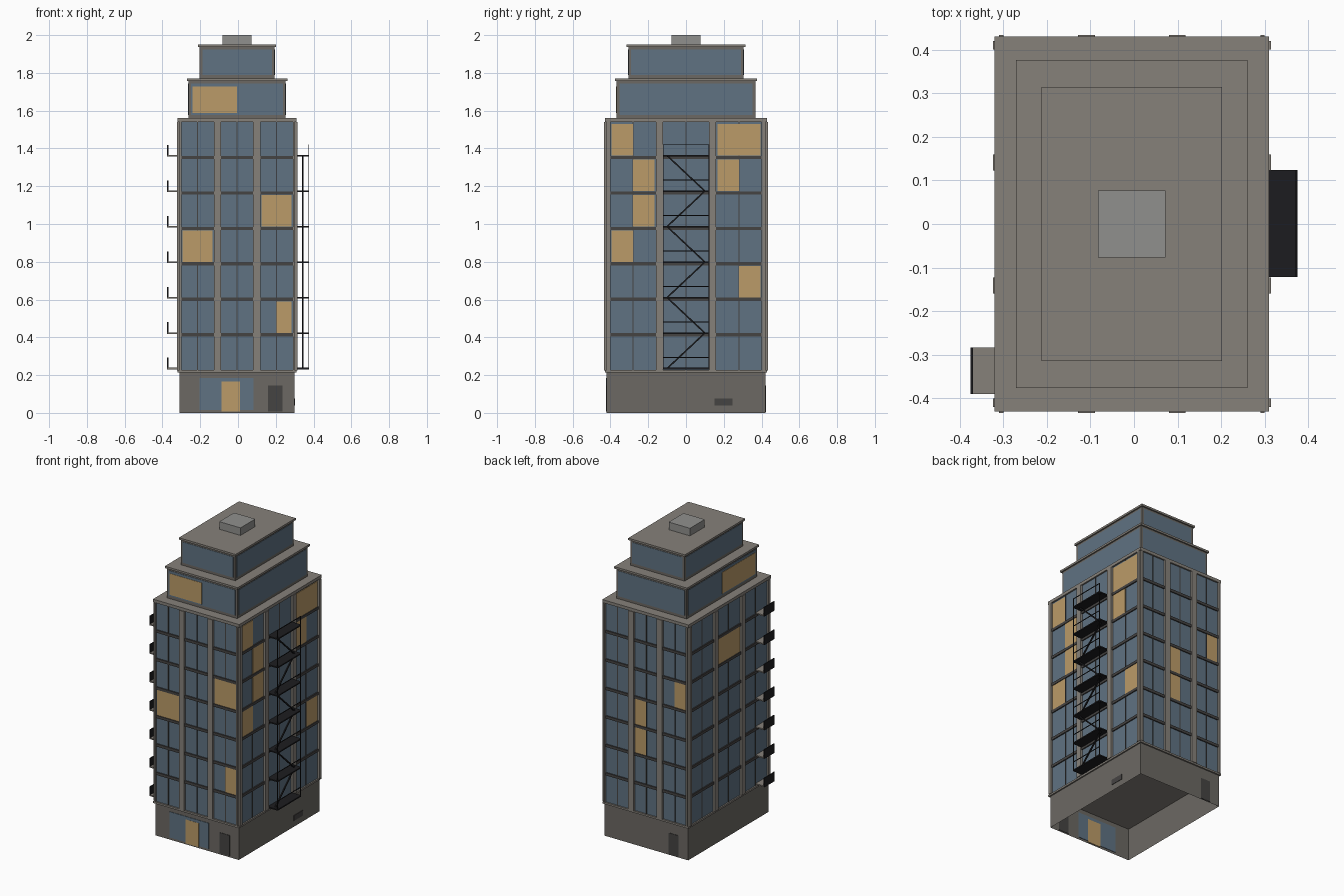
import bpy, bmesh, math
from mathutils import Vector, Matrix

if "Cube" in bpy.data.objects:
    bpy.data.objects.remove(bpy.data.objects["Cube"])


def mat(name, r, g, b):
    m = bpy.data.materials.new(name)
    m.diffuse_color = (r, g, b, 1)
    m.use_nodes = True
    m.node_tree.nodes["Principled BSDF"].inputs["Base Color"].default_value = m.diffuse_color
    return m


STONE = mat("stone", 0.24, 0.22, 0.195)
WALL = mat("base_wall", 0.15, 0.14, 0.125)
GLASS = mat("glass", 0.115, 0.17, 0.225)
LIT = mat("lit_window", 0.50, 0.33, 0.14)
DARK = mat("dark_trim", 0.06, 0.057, 0.055)
BLACK = mat("iron", 0.012, 0.012, 0.014)
METAL = mat("roof_metal", 0.28, 0.28, 0.27)


def box(x0, x1, y0, y1, z0, z1):
    return (x0, x1, y0, y1, z0, z1)


def build(name, boxes, material, bars=(), open_bottom=False):
    """One object out of axis-aligned boxes plus square bars between two points."""
    bm = bmesh.new()
    for x0, x1, y0, y1, z0, z1 in boxes:
        m = Matrix.Translation(((x0 + x1) / 2, (y0 + y1) / 2, (z0 + z1) / 2)) @ \
            Matrix.Diagonal((x1 - x0, y1 - y0, z1 - z0, 1))
        bmesh.ops.create_cube(bm, size=1, matrix=m)
    for a, b, t in bars:
        a, b = Vector(a), Vector(b)
        d = b - a
        m = Matrix.Translation((a + b) / 2) @ d.to_track_quat('Z', 'Y').to_matrix().to_4x4() @ \
            Matrix.Diagonal((t, t, d.length, 1))
        bmesh.ops.create_cube(bm, size=1, matrix=m)
    if open_bottom:
        bm.normal_update()
        low = [f for f in bm.faces if f.normal.z < -0.9]
        bmesh.ops.delete(bm, geom=low, context='FACES')
    me = bpy.data.meshes.new(name)
    bm.to_mesh(me)
    bm.free()
    me.materials.append(material)
    ob = bpy.data.objects.new(name, me)
    bpy.context.collection.objects.link(ob)
    return ob


CX, HX, HY = -0.005, 0.305, 0.42      # tower centre and half sizes
Z0, Z1, FLOORS = 0.225, 1.54, 7
STEP = (Z1 - Z0) / FLOORS


def on_face(face, u0, u1, z0, z1, out, hx=HX, hy=HY):
    """Thin box standing proud of one facade; u runs along x or y."""
    i = 0.003
    if face == "front":
        return box(u0, u1, -hy - out, -hy + i, z0, z1)
    if face == "back":
        return box(u0, u1, hy - i, hy + out, z0, z1)
    if face == "right":
        return box(CX + hx - i, CX + hx + out, u0, u1, z0, z1)
    return box(CX - hx - out, CX - hx + i, u0, u1, z0, z1)


# base, open underneath
build("base", [box(CX - HX, CX + HX, -HY, HY, 0, 0.216)], WALL, open_bottom=True)
build("base_slab", [box(CX - 0.314, CX + 0.314, -0.43, 0.43, 0.214, 0.226)], STONE)
build("shop_windows", [on_face("front", -0.205, -0.088, 0.015, 0.185, 0.003),
                       on_face("front", 0.01, 0.082, 0.015, 0.185, 0.003),
                       on_face("front", -0.088, 0.01, 0.165, 0.185, 0.003)], GLASS)
build("entrance", [on_face("front", -0.088, 0.01, 0.008, 0.166, 0.004)], LIT)
build("service_doors", [on_face("front", 0.16, 0.235, 0.008, 0.145, 0.003),
                        on_face("back", -0.24, -0.17, 0.005, 0.145, 0.003)], DARK)
build("side_vent", [on_face("right", 0.15, 0.245, 0.04, 0.075, 0.003)], DARK)

# tower glass body
build("tower_glass", [box(CX - HX, CX + HX, -HY, HY, Z0, Z1)], GLASS)

# facade grid: bays, pilasters, floor bands, mullions
BAYS_X = [(-0.30, -0.128), (-0.09, 0.08), (0.118, 0.29)]
BAYS_Y = [(-0.40, -0.16), (-0.123, 0.123), (0.16, 0.40)]
pilasters, bands, mullions = [], [], []
for face in ("front", "back", "right", "left"):
    bays = BAYS_X if face in ("front", "back") else BAYS_Y
    c, h = (CX, HX) if bays is BAYS_X else (0, HY)
    edges = [c - h] + [v for b in bays for v in b] + [c + h]
    for a, b in zip(edges[::2], edges[1::2]):
        pilasters.append(on_face(face, a, b, Z0, Z1, 0.014))
    for a, b in bays:
        for k in range(1, FLOORS):
            z = Z0 + k * STEP
            bands.append(on_face(face, a, b, z - 0.009, z + 0.009, 0.007))
        m = (a + b) / 2
        mullions.append(on_face(face, m - 0.003, m + 0.003, Z0, Z1, 0.003))
build("pilasters", pilasters, STONE)
build("floor_bands", bands, DARK)
build("mullions", mullions, DARK)

# lit windows: face, bay, half (0 low, 1 high, 2 both), floor
LIT_LIST = [("front", 2, 2, 5), ("front", 0, 2, 4), ("front", 2, 1, 2),
            ("right", 0, 0, 7), ("right", 0, 1, 6), ("right", 0, 1, 5), ("right", 0, 0, 4),
            ("right", 2, 2, 7), ("right", 2, 0, 6), ("right", 2, 1, 3),
            ("back", 1, 1, 4), ("back", 1, 1, 3), ("back", 0, 0, 5), ("left", 1, 2, 6)]
lit = []
for face, bay, half, floor in LIT_LIST:
    a, b = (BAYS_X if face in ("front", "back") else BAYS_Y)[bay]
    a, b, m = a + 0.006, b - 0.006, (a + b) / 2
    u0, u1 = [(a, m), (m, b), (a, b)][half]
    z = Z0 + (floor - 1) * STEP
    lit.append(on_face(face, u0, u1, z + 0.01, z + STEP - 0.01, 0.004))
build("lit_windows", lit, LIT)

# main cornice and two set-back storeys
build("main_cornice", [box(CX - 0.315, CX + 0.315, -0.43, 0.43, 1.54, 1.56)], STONE)
for name, hx, hy, za, zb in (("lower_setback", 0.257, 0.367, 1.56, 1.757),
                             ("upper_setback", 0.198, 0.305, 1.77, 1.937)):
    build(name, [box(CX - hx, CX + hx, -hy, hy, za, zb)], WALL)
    build(name + "_cornice", [box(CX - hx - 0.009, CX + hx + 0.009, -hy - 0.009, hy + 0.009,
                                  zb, zb + 0.013)], STONE)
    glass = []
    for face in ("front", "back", "right", "left"):
        c, h = (CX, hx) if face in ("front", "back") else (0, hy)
        glass.append(on_face(face, c - h + 0.014, c + h - 0.014, za + 0.018, zb - 0.012, 0.002, hx, hy))
    build(name + "_glass", glass, GLASS)
build("lit_setback_windows", [on_face("front", -0.24, CX, 1.587, 1.728, 0.004, 0.257, 0.367),
                              on_face("left", -0.343, 0.0, 1.587, 1.728, 0.004, 0.257, 0.367)], LIT)
build("roof_unit", [box(-0.083, 0.072, -0.077, 0.077, 1.95, 2.0)], METAL)

# fire escape on the right, balconies on the left
platforms, slabs, rails, bars = [], [], [], []
for k in range(FLOORS):
    z = Z0 + k * STEP + 0.01
    platforms.append(box(0.302, 0.375, -0.122, 0.124, z - 0.004, z + 0.004))
    bars.append(((0.372, -0.122, z + 0.058), (0.372, 0.124, z + 0.058), 0.004))
    if k < FLOORS - 1:
        y = -0.1 if k % 2 == 0 else 0.1
        bars.append(((0.342, y, z), (0.342, -y, z + STEP), 0.008))
    slabs.append(box(-0.373, -0.308, -0.39, -0.283, z - 0.004, z + 0.004))
    rails.append(box(-0.375, -0.369, -0.39, -0.283, z - 0.004, z + 0.057))
for y in (-0.12, 0.122):
    bars.append(((0.372, y, Z0 + 0.01), (0.372, y, Z0 + 6 * STEP + 0.07), 0.004))
build("fire_escape_platforms", platforms, BLACK)
build("fire_escape_stairs_and_rails", [], BLACK, bars)
build("balcony_slabs", slabs, STONE)
build("balcony_rails", rails, BLACK)
